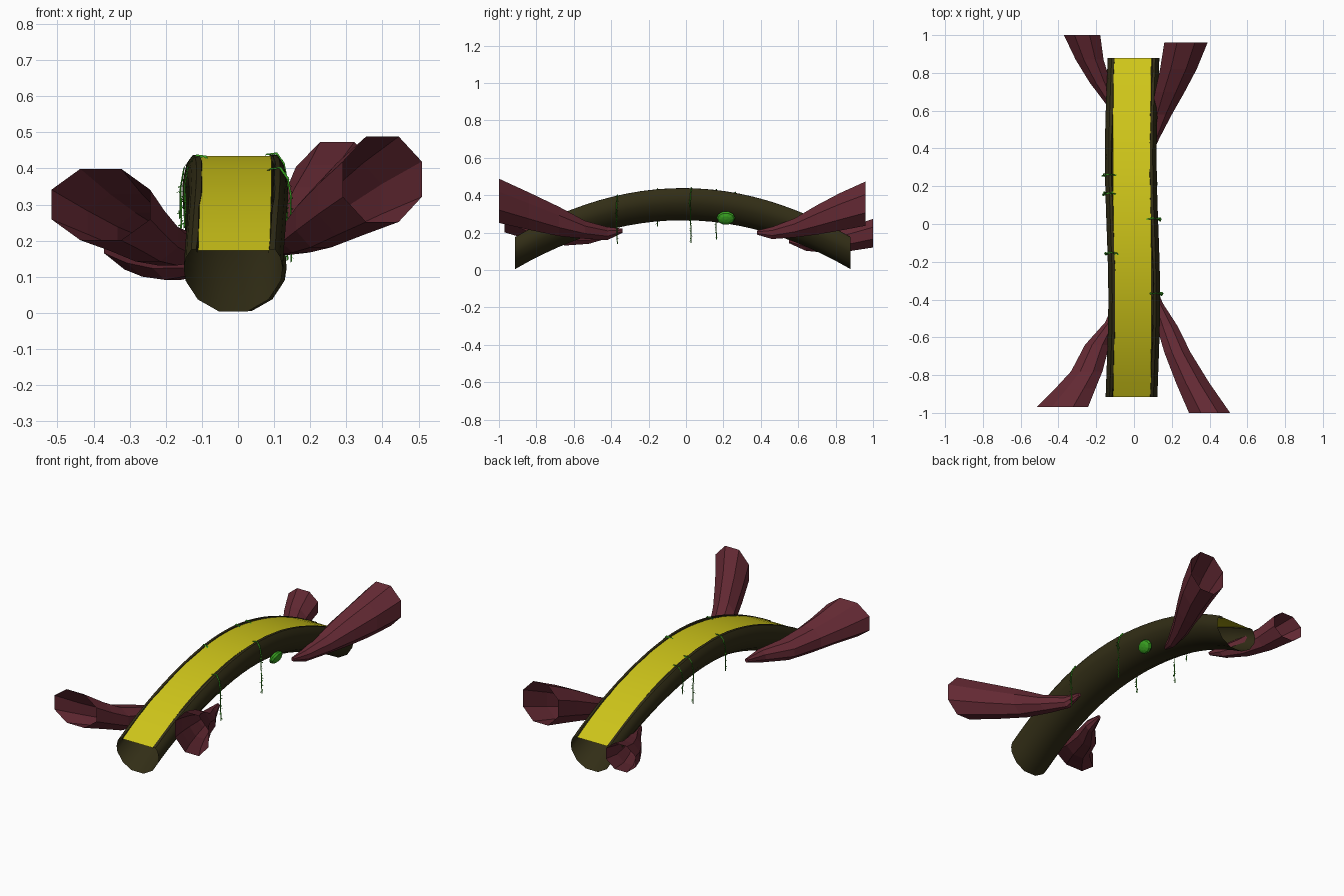
import bpy, bmesh, math, random
from mathutils import Vector, Matrix

if "Cube" in bpy.data.objects:
    bpy.data.objects.remove(bpy.data.objects["Cube"])

random.seed(4)


def material(name, rgb):
    m = bpy.data.materials.new(name)
    m.diffuse_color = (*rgb, 1)
    m.use_nodes = True
    m.node_tree.nodes["Principled BSDF"].inputs["Base Color"].default_value = m.diffuse_color
    return m


BARK = material("bark", (0.032, 0.027, 0.008))
PATH = material("path", (0.62, 0.56, 0.01))
ROOT = material("root", (0.125, 0.022, 0.033))
GREEN = material("leaf", (0.04, 0.36, 0.015))


def finish(bm, name, mat, smooth=False):
    mesh = bpy.data.meshes.new(name)
    bm.normal_update()
    bm.to_mesh(mesh)
    bm.free()
    ob = bpy.data.objects.new(name, mesh)
    bpy.context.collection.objects.link(ob)
    mesh.materials.append(mat)
    if smooth:
        bpy.ops.object.select_all(action='DESELECT')
        ob.select_set(True)
        bpy.context.view_layer.objects.active = ob
        bpy.ops.object.shade_smooth_by_angle(angle=math.radians(40))
    return ob


def loft(bm, rings, closed):
    rows = [[bm.verts.new(p) for p in r] for r in rings]
    n = len(rows[0])
    for a, b in zip(rows, rows[1:]):
        for i in range(n if closed else n - 1):
            j = (i + 1) % n
            bm.faces.new((a[i], b[i], b[j], a[j]))
    return rows


def arch(y):
    # height of the log's underside along its length
    return 0.266 - 0.262 * ((y + 0.017) / 0.898) ** 2


def sway(y):
    # slight sideways wander of the log
    return -0.008 + 0.009 * math.sin(-4.2 * (y + 0.02))


STEPS = 24
YS = [-0.915 + 1.795 * i / STEPS for i in range(STEPS + 1)]

# Hollow log: open arched shell with rounded rims either side of the path
HALF = [(0.098, 0.160), (0.102, 0.172), (0.116, 0.171), (0.130, 0.150), (0.137, 0.118),
        (0.132, 0.085), (0.098, 0.033), (0.040, 0.0)]
SECTION = HALF + [(-x, z) for x, z in reversed(HALF)]
bm = bmesh.new()
loft(bm, [[(sway(y) + x + (random.uniform(-.003, .003) if i in (0, 1, 14, 15) else 0),
            y, arch(y) + z) for i, (x, z) in enumerate(SECTION)] for y in YS], False)
bmesh.ops.reverse_faces(bm, faces=bm.faces[:])
finish(bm, "hollow_log", BARK, True)

# Walking surface laid between the rims
bm = bmesh.new()
loft(bm, [[(sway(y) * 0.4 + x - 0.006, y, arch(y) + 0.168) for x in (-0.099, 0.099)]
          for y in YS], False)
finish(bm, "walking_path", PATH, True)


# Flared, open roots: stations are (x, y, z, half width, half height)
def root(name, stations):
    bm = bmesh.new()
    rings = []
    for x, y, z, rx, rz in stations:
        rings.append([(x + rx * math.cos(a), y, z + rz * math.sin(a))
                      for a in (math.tau * (k + 0.5) / 8 for k in range(8))])
    rows = loft(bm, rings, True)
    bm.faces.new(rows[0])
    bmesh.ops.recalc_face_normals(bm, faces=bm.faces[:])
    finish(bm, name, ROOT)


root("front_right_root", [(0.11, -0.34, 0.21, 0.01, 0.012), (0.125, -0.42, 0.195, 0.03, 0.038),
                          (0.175, -0.54, 0.215, 0.06, 0.052), (0.23, -0.68, 0.26, 0.075, 0.085),
                          (0.31, -0.84, 0.315, 0.095, 0.108), (0.40, -1.0, 0.37, 0.118, 0.128)])
root("front_left_root", [(-0.10, -0.42, 0.18, 0.01, 0.012), (-0.12, -0.52, 0.175, 0.035, 0.038),
                         (-0.195, -0.64, 0.185, 0.07, 0.058), (-0.25, -0.78, 0.21, 0.09, 0.073),
                         (-0.31, -0.87, 0.25, 0.115, 0.085), (-0.38, -0.97, 0.30, 0.148, 0.107)])
root("back_right_root", [(0.09, 0.38, 0.20, 0.01, 0.012), (0.11, 0.46, 0.198, 0.03, 0.035),
                         (0.145, 0.58, 0.225, 0.06, 0.055), (0.19, 0.70, 0.268, 0.085, 0.085),
                         (0.235, 0.82, 0.31, 0.105, 0.108), (0.275, 0.96, 0.355, 0.124, 0.128)])
root("back_left_root", [(-0.09, 0.55, 0.155, 0.01, 0.012), (-0.12, 0.64, 0.14, 0.035, 0.04),
                        (-0.18, 0.75, 0.145, 0.06, 0.058), (-0.235, 0.87, 0.165, 0.08, 0.07),
                        (-0.275, 1.0, 0.197, 0.104, 0.083)])


# Vines draped over the rims: thin stem with small diamond leaves
def vine(name, side, y, bottom):
    top = arch(y) + 0.176
    cx = sway(y)
    pts = [Vector((cx + side * x, y + dy, z)) for x, dy, z in
           [(0.085, 0, top - 0.004), (0.115, 0.004, top), (0.136, 0, top - 0.03),
            (0.145, -0.003, top - 0.08), (0.144, 0, (top - 0.08 + bottom) / 2),
            (0.146, 0.003, bottom)]]
    bm = bmesh.new()
    loft(bm, [[p + Vector((0.003 * math.cos(a), 0.003 * math.sin(a), 0.003 * math.cos(a)))
               for a in (0, math.tau / 3, 2 * math.tau / 3)] for p in pts], True)
    for a, b in zip(pts, pts[1:]):
        count = max(2, int((b - a).length / 0.013))
        for k in range(count):
            p = a.lerp(b, k / count)
            t = random.uniform(0, math.tau)
            out = Vector((math.cos(t), math.sin(t), -0.5)) * 0.012
            wide = Vector((-math.sin(t), math.cos(t), 0)) * 0.005
            bm.faces.new([bm.verts.new(q) for q in
                          (p, p + out * 0.5 + wide, p + out, p + out * 0.5 - wide)])
    finish(bm, name, GREEN)


for i, (side, y, bottom) in enumerate([(1, -0.37, 0.14), (1, 0.025, 0.145), (-1, -0.155, 0.235),
                                       (-1, 0.16, 0.165), (-1, 0.26, 0.26)]):
    vine(f"hanging_vine_{i + 1}", side, y, bottom)

# Round moss cushion on the lower right flank of the log
bm = bmesh.new()
place = (Matrix.Translation((0.098, 0.213, 0.278))
         @ Matrix.Rotation(math.radians(115), 4, 'Y') @ Matrix.Diagonal((0.04, 0.05, 0.022, 1)))
bmesh.ops.create_uvsphere(bm, u_segments=10, v_segments=6, radius=1, matrix=place)
finish(bm, "moss_cushion", GREEN)
